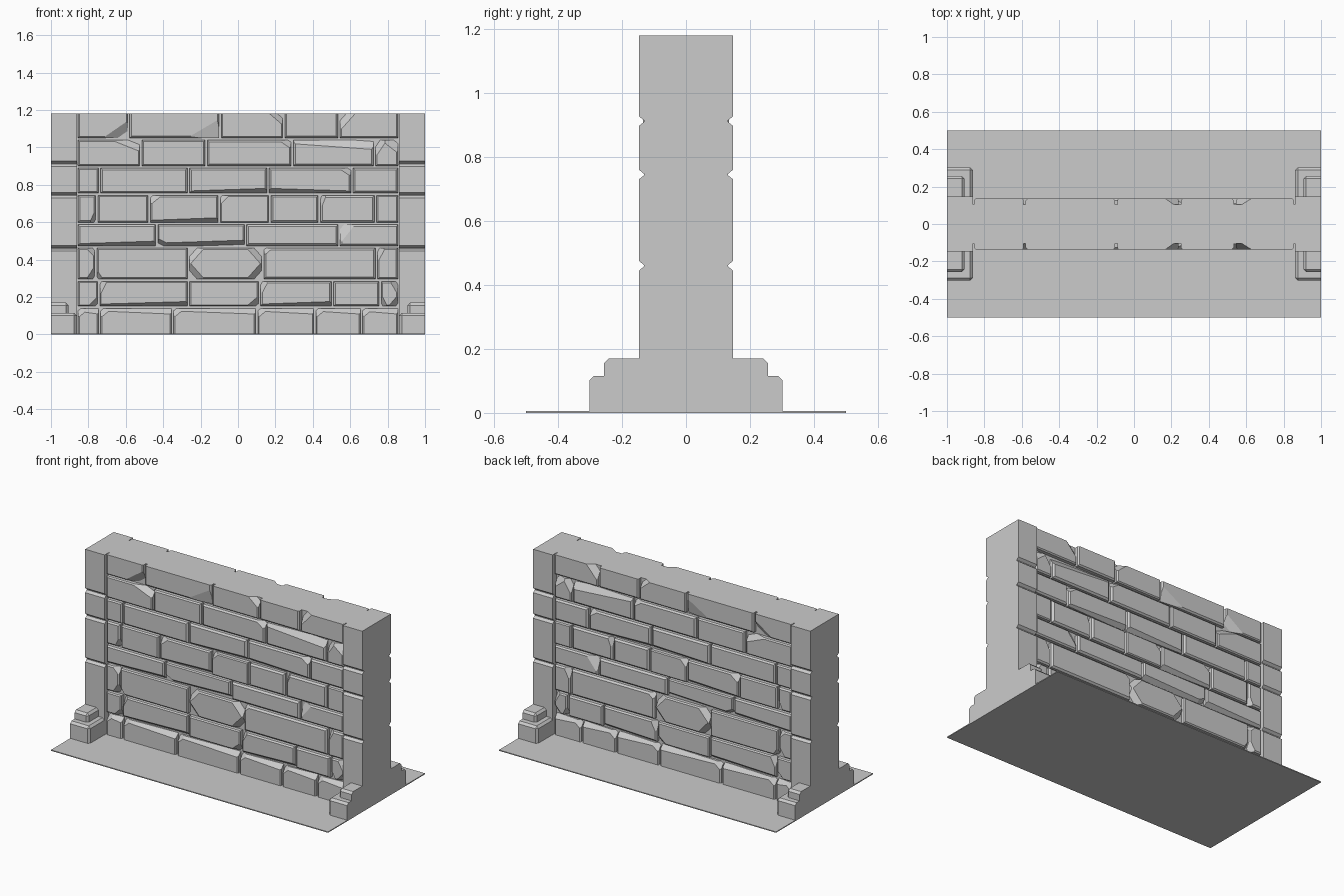
import bpy, bmesh, random
from mathutils import Vector

if "Cube" in bpy.data.objects:
    bpy.data.objects.remove(bpy.data.objects["Cube"])

random.seed(4)
TOP, FACE, CORE, INNER = 1.18, 0.135, 0.105, 0.861
GAP = 0.006
CORNERS = ('TL', 'TR', 'BL', 'BR')


def finish(bm, name, mirror=(False, False)):
    bmesh.ops.recalc_face_normals(bm, faces=bm.faces[:])
    me = bpy.data.meshes.new(name)
    bm.to_mesh(me)
    bm.free()
    ob = bpy.data.objects.new(name, me)
    bpy.context.collection.objects.link(ob)
    if any(mirror):
        m = ob.modifiers.new("Mirror", 'MIRROR')
        m.use_axis = (mirror[0], mirror[1], False)
        m.use_mirror_merge = False
    return ob


def box(bm, lo, hi):
    for v in bmesh.ops.create_cube(bm, size=1)['verts']:
        v.co = Vector([lo[i] if v.co[i] < 0 else hi[i] for i in range(3)])


def cut(bm, co, no):
    geom = bm.verts[:] + bm.edges[:] + bm.faces[:]
    r = bmesh.ops.bisect_plane(bm, geom=geom, plane_co=co, plane_no=no, dist=1e-5, clear_outer=True)
    edges = [e for e in r['geom_cut'] if isinstance(e, bmesh.types.BMEdge)]
    if len(edges) > 2:
        bmesh.ops.edgeloop_fill(bm, edges=edges)


def brick(target, x0, x1, z0, z1, chips):
    """Bevelled stone with corners chipped off by slanted planes."""
    bm = bmesh.new()
    box(bm, (x0, -FACE, z0), (x1, -CORE, z1))
    front = [e for e in bm.edges if all(v.co.y < -FACE + 1e-4 for v in e.verts)]
    bmesh.ops.bevel(bm, geom=front, offset=random.uniform(.006, .011), segments=1, affect='EDGES')
    for corner, a, b, c in chips:
        sz = 1 if corner[0] == 'T' else -1
        sx = 1 if corner[1] == 'R' else -1
        p = Vector((x1 if sx > 0 else x0, -FACE, min(z1, TOP) if sz > 0 else max(z0, 0)))
        cut(bm, p - Vector((sx * a, 0, 0)), Vector((sx / a, -1 / c, sz / b)).normalized())
    if z1 > TOP:
        cut(bm, Vector((0, 0, TOP)), Vector((0, 0, 1)))
    if z0 < 0:
        cut(bm, Vector((0, 0, 0)), Vector((0, 0, -1)))
    me = bpy.data.meshes.new("tmp")
    bm.to_mesh(me)
    bm.free()
    target.from_mesh(me)
    bpy.data.meshes.remove(me)


def wear(course, length):
    """Random wear: the bottom course is worn along its top, others at random corners."""
    if course == 0:
        return [('TL', .06, .05, .04), ('TR', 1.8 * length, .03, .03)]
    chips = []
    for c in CORNERS:
        if random.random() < (.4 if course in (1, 2) else .15):
            chips.append((c, random.uniform(.03, .07), random.uniform(.04, .08), .04))
    if length > .3 and random.random() < .3:
        chips.append(('B' + random.choice('LR'), 1.8 * length, .025, .03))
    return chips


# Ground sheet and mortar core
bm = bmesh.new()
box(bm, (-1, -.5, 0), (1, .5, .006))
finish(bm, "ground_sheet")
bm = bmesh.new()
box(bm, (-.87, -CORE, 0), (.87, CORE, TOP))
finish(bm, "mortar_core")

# Stone courses: height of the bed joint below, then the upright joints
courses = [
    (-.03, [-.74, -.35, .10, .41, .66]),
    (.145, [-.745, -.265, .115, .505, .76]),
    (.29, [-.76, -.265, .132, .74]),
    (.468, [-.435, .04, .54]),
    (.593, [-.755, -.475, -.10, .17, .435, .735]),
    (.75, [-.74, -.265, .16, .61]),
    (.895, [-.52, -.17, .29, .73]),
    (1.045, [-.585, -.095, .245, .54]),
]

# The most distinctive broken stones, by (course, stone)
broken = {
    (2, 2): [(c, .08, .09, .06) for c in CORNERS],
    (3, 1): [('BL', .08, .04, .05), ('BR', .9, .03, .04)],
    (3, 3): [('TL', .08, .1, .04)],
    (6, 0): [('TR', .15, .06, .05)],
    (6, 3): [('TR', .7, .05, .035)],
    (6, 4): [('TL', .06, .09, .05), ('TR', .09, .07, .04)],
    (7, 0): [('BR', .13, .09, .05)],
    (7, 1): [('BR', .17, .1, .02)],
    (7, 2): [('TR', .07, .06, .05)],
    (7, 4): [('TL', .08, .09, .05)],
}
beds = [c[0] for c in courses] + [TOP + .03]
for r, (z, joints) in enumerate(courses):
    bm = bmesh.new()
    xs = [-INNER] + joints + [INNER]
    for i, (a, b) in enumerate(zip(xs, xs[1:])):
        chips = broken.get((r, i)) or ([] if r == 7 else wear(r, b - a))
        brick(bm, a + GAP, b - GAP, z + GAP, beds[r + 1] - GAP, chips)
    finish(bm, f"stone_course_{r + 1}", (False, True))

# End pillars: grooved profile extruded along x
half = [(.147, 0)]
for z in (.46, .745, .912):
    half += [(.147, z - .015), (.131, z - .002), (.131, z + .002), (.147, z + .015)]
half.append((.147, TOP))
profile = half + [(-y, z) for y, z in reversed(half)]
bm = bmesh.new()
f = bm.faces.new([bm.verts.new((.86, y, z)) for y, z in profile])
ext = bmesh.ops.extrude_face_region(bm, geom=[f], use_keep_orig=True)
for v in ext['geom']:
    if isinstance(v, bmesh.types.BMVert):
        v.co.x = 1
finish(bm, "end_pillar", (True, False))

# Stepped footings, chamfered on their free edges
for name, x0, y1, z1 in (("footing_lower", .862, .302, .115), ("footing_upper", .905, .256, .17)):
    bm = bmesh.new()
    box(bm, (x0, -y1, 0), (1, -.14, z1))
    free = []
    for e in bm.edges:
        m = (e.verts[0].co + e.verts[1].co) / 2
        if m.x < .999 and m.y < -.141 and m.z > .001:
            free.append(e)
    bmesh.ops.bevel(bm, geom=free, offset=.014, segments=1, affect='EDGES')
    finish(bm, name, (True, True))
